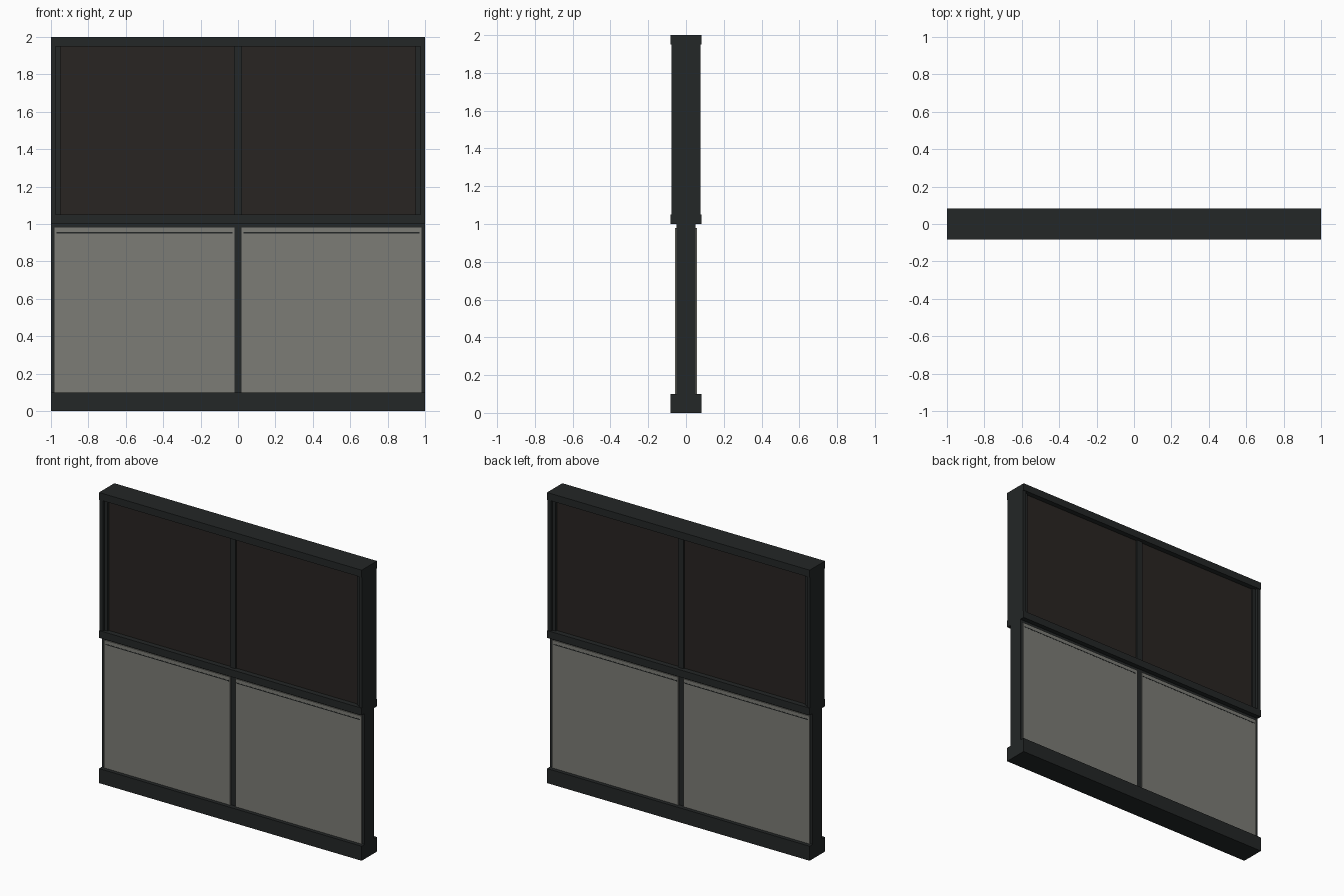
import bpy

if "Cube" in bpy.data.objects:
    bpy.data.objects.remove(bpy.data.objects["Cube"])


def material(name, rgb):
    m = bpy.data.materials.new(name)
    m.diffuse_color = (*rgb, 1)
    m.use_nodes = True
    m.node_tree.nodes["Principled BSDF"].inputs["Base Color"].default_value = m.diffuse_color
    return m


FRAME = material("dark_frame", (0.017, 0.02, 0.02))
GLASS = material("tinted_glass", (0.022, 0.018, 0.016))
PANEL = material("grey_panel", (0.2, 0.2, 0.18))


def box(name, x, y, z, mat):
    """Box from (min, max) ranges on each axis."""
    bpy.ops.mesh.primitive_cube_add(size=1)
    ob = bpy.context.object
    ob.name = name
    ob.location = [(a + b) / 2 for a, b in (x, y, z)]
    ob.scale = [b - a for a, b in (x, y, z)]
    bpy.ops.object.transform_apply(location=True, rotation=False, scale=True)
    ob.data.materials.append(mat)
    return ob


def sym(v):
    return (-v, v)


def side(s, a, b):
    return tuple(sorted((s * a, s * b)))


# Full-width rails and the lower wall core
box("base_rail", sym(1), sym(0.083), (0, 0.1), FRAME)
box("lower_core", sym(1), sym(0.05), (0.1, 1.0), FRAME)
box("middle_rail", sym(1), sym(0.083), (1.0, 1.05), FRAME)
box("top_rail", sym(1), sym(0.083), (1.95, 2.0), FRAME)

# Upper centre mullion
box("upper_mullion", sym(0.022), sym(0.058), (1.05, 1.95), FRAME)

for s in (-1, 1):
    # Upper side posts: deep outer plate and stepped-in inner stile
    box("upper_post", side(s, 0.975, 1), sym(0.078), (1.05, 1.95), FRAME)
    box("upper_stile", side(s, 0.95, 0.975), sym(0.06), (1.05, 1.95), FRAME)
    # Window pane
    box("window_pane", side(s, 0.022, 0.95), sym(0.047), (1.05, 1.95), GLASS)
    # Lower cladding panels on front and back, each with a dark trim line
    for f in (-1, 1):
        box("lower_panel", side(s, 0.02, 0.98), side(f, 0.05, 0.057),
            (0.1, 0.98), PANEL)
        box("panel_trim", side(s, 0.03, 0.97), side(f, 0.056, 0.058),
            (0.95, 0.956), FRAME)
